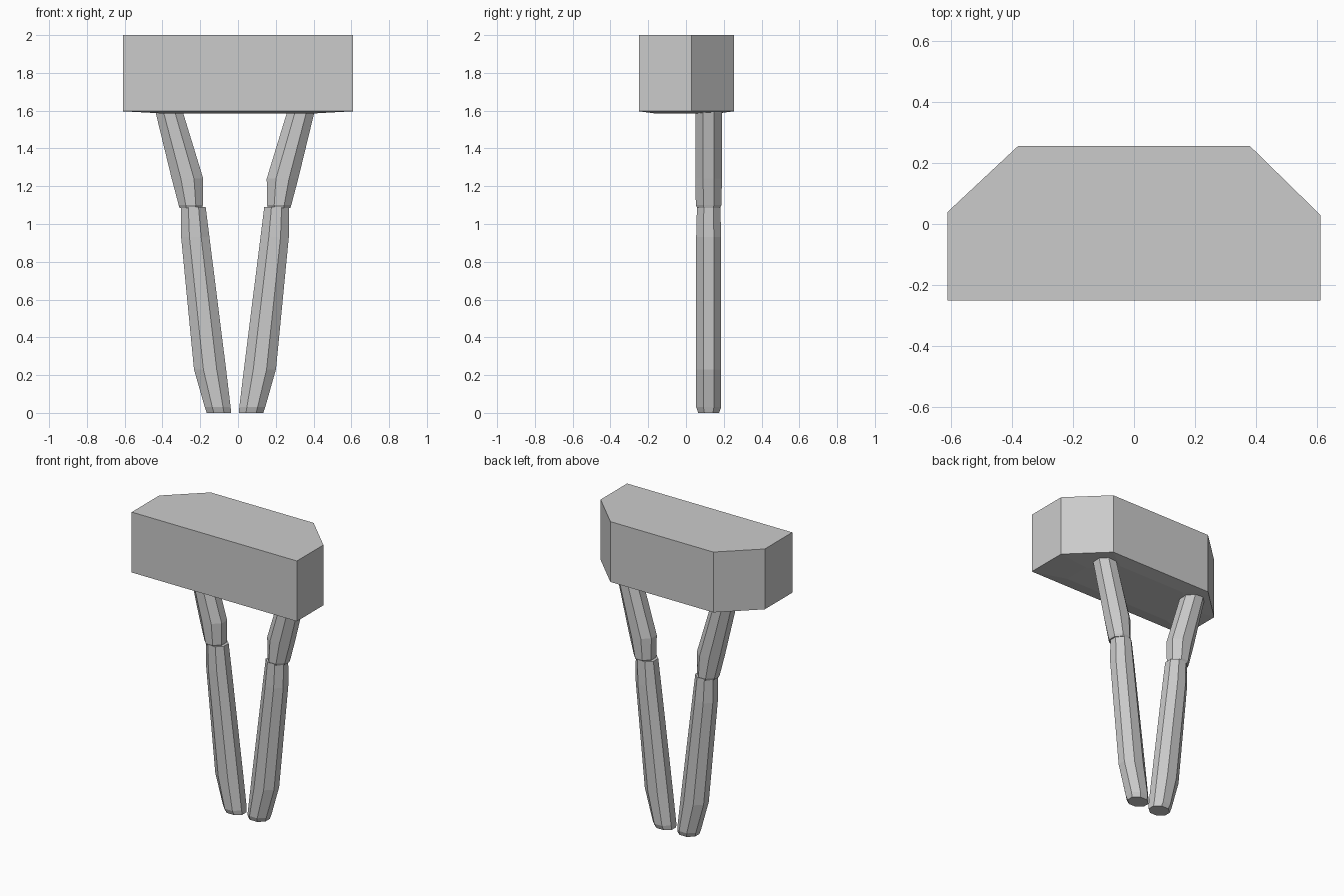
import bpy, bmesh, math

if "Cube" in bpy.data.objects:
    bpy.data.objects.remove(bpy.data.objects["Cube"])


def loft(name, rings):
    """Closed solid through a list of equal-length point rings."""
    bm = bmesh.new()
    vs = [[bm.verts.new(p) for p in r] for r in rings]
    n = len(vs[0])
    for a, b in zip(vs, vs[1:]):
        for i in range(n):
            j = (i + 1) % n
            bm.faces.new((a[i], a[j], b[j], b[i]))
    bm.faces.new(vs[0][::-1])
    bm.faces.new(vs[-1])
    bmesh.ops.recalc_face_normals(bm, faces=bm.faces)
    me = bpy.data.meshes.new(name)
    bm.to_mesh(me)
    bm.free()
    ob = bpy.data.objects.new(name, me)
    bpy.context.collection.objects.link(ob)
    return ob


# Basin block with chamfered back corners and a faintly bulged underside
outline = [(-0.61, -0.25), (0.61, -0.25), (0.61, 0.03),
           (0.38, 0.255), (-0.38, 0.255), (-0.61, 0.04)]
loft("block", [[(x * s, y * s, z) for x, y in outline]
               for s, z in ((0.65, 1.585), (1, 1.597), (1, 2.0))])

# Leg sections: height, inner x, outer x, half depth
LOWER = [(0, 0.02, 0.15, 0.055), (0.03, 0.023, 0.16, 0.066),
         (0.23, 0.047, 0.217, 0.066), (0.93, 0.135, 0.285, 0.066),
         (1.09, 0.155, 0.285, 0.062)]
UPPER = [(1.085, 0.175, 0.293, 0.06), (1.10, 0.170, 0.298, 0.068),
         (1.24, 0.168, 0.335, 0.07), (1.59, 0.275, 0.42, 0.07),
         (1.62, 0.285, 0.425, 0.07)]


def leg_ring(z, a, b, d, side):
    k = 1 / math.cos(math.pi / 8)
    ring = []
    for i in range(8):
        t = math.pi / 8 + i * math.pi / 4
        x = (a + b) / 2 + (b - a) / 2 * k * math.cos(t)
        ring.append((side * x - 0.016, 0.12 + d * k * math.sin(t), z))
    return ring


# Mirrored pair of jointed legs
for side, label in ((-1, "left"), (1, "right")):
    for part, sections in (("lower", LOWER), ("upper", UPPER)):
        loft(f"{part}_leg_{label}", [leg_ring(*s, side) for s in sections])
